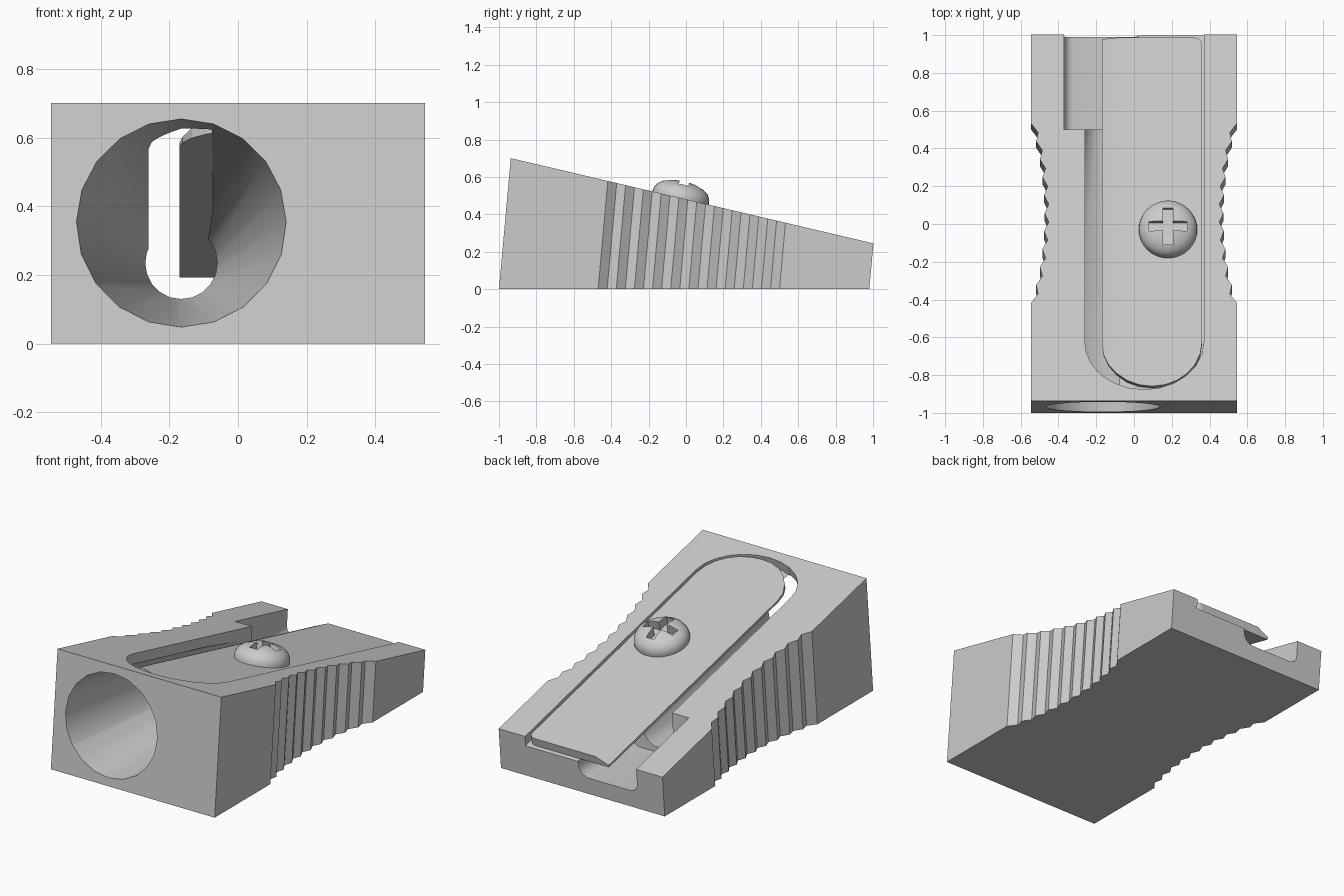
import bpy, bmesh
from math import sin, cos, pi, atan, acos, radians
from mathutils import Matrix, Vector

if "Cube" in bpy.data.objects:
    bpy.data.objects.remove(bpy.data.objects["Cube"])

SLOPE, LEAN = 0.235, 0.09          # fall of the top face, lean of the walls
TOP0 = 0.7 - SLOPE * 0.935         # height of the top face at y = 0
TILT = Matrix.Translation((0, 0, TOP0)) @ Matrix.Rotation(-atan(SLOPE), 4, 'X')


def loft(name, rings, matrix=Matrix(), cut=None):
    """Closed solid through rings of equal length; cut = (point, normal) trims it."""
    bm = bmesh.new()
    loops = [[bm.verts.new(matrix @ Vector(p)) for p in r] for r in rings]
    n = len(rings[0])
    for a, b in zip(loops, loops[1:]):
        for i in range(n):
            j = (i + 1) % n
            bm.faces.new((a[i], a[j], b[j], b[i]))
    bm.faces.new(loops[0][::-1])
    bm.faces.new(loops[-1])
    if cut:
        res = bmesh.ops.bisect_plane(bm, geom=bm.verts[:] + bm.edges[:] + bm.faces[:],
                                     plane_co=matrix @ Vector(cut[0]),
                                     plane_no=matrix.to_3x3() @ Vector(cut[1]),
                                     clear_outer=True)
        edges = [e for e in res['geom_cut'] if isinstance(e, bmesh.types.BMEdge)]
        bmesh.ops.edgeloop_fill(bm, edges=edges)
    bmesh.ops.recalc_face_normals(bm, faces=bm.faces)
    me = bpy.data.meshes.new(name)
    bm.to_mesh(me)
    bm.free()
    ob = bpy.data.objects.new(name, me)
    bpy.context.collection.objects.link(ob)
    return ob


def slab(name, outline, w0, w1, cut=None):
    """Outline in the plane of the sloping top, extruded square to it."""
    return loft(name, [[(x, v, w) for x, v in outline] for w in (w0, w1)], TILT, cut)


def arc(cx, cy, rx, ry, a0, a1, n):
    return [(cx + rx * cos(a0 + (a1 - a0) * i / n),
             cy + ry * sin(a0 + (a1 - a0) * i / n)) for i in range(n + 1)]


def select(ob):
    bpy.ops.object.select_all(action='DESELECT')
    ob.select_set(True)
    bpy.context.view_layer.objects.active = ob


def subtract(ob, cutter):
    cutter.hide_render = True
    m = ob.modifiers.new('cut', 'BOOLEAN')
    m.operation, m.solver, m.object = 'DIFFERENCE', 'EXACT', cutter
    select(ob)
    bpy.ops.object.modifier_apply(modifier=m.name)
    bpy.data.objects.remove(cutter)


def smooth(ob, angle):
    select(ob)
    bpy.ops.object.shade_smooth_by_angle(angle=radians(angle))


# Body: waisted plan with ridged finger grips, leaning walls, sloping top
TEETH = 10
side = [(0.545, -1.0), (0.545, -0.47)]
for i in range(1, 2 * TEETH):
    t = i / TEETH - 1
    base = 0.462 + 0.07 * t * t
    side.append((base + (-0.011 if i % 2 else 0.011), 0.015 + 0.485 * t))
side += [(0.545, 0.5), (0.545, 0.98)]
plan = side + [(-x, y) for x, y in reversed(side)]
top = []
for x, y in plan:
    z = (TOP0 - SLOPE * y) / (1 + SLOPE * LEAN)
    top.append((x, y + LEAN * z, z))
body = loft('body', [[(x, y, 0) for x, y in plan], top])

# Shallow blade seat with a rounded front end
subtract(body, slab('seat_cutter', arc(0.055, -0.64, 0.315, 0.26, pi, 2 * pi, 12)
                    + [(0.37, 1.3), (-0.26, 1.3)], -0.058, 0.3))
# Deep shaving slot along the cutting edge
subtract(body, slab('slot_cutter',
                    arc(0.055, -0.64, 0.315, 0.26, pi, pi + acos(0.145 / 0.315), 5)
                    + [(-0.09, 0.56), (-0.26, 0.56)], -0.15, 0.31))
# Tapered pencil hole
hole = []
for y in (-1.2, 0.55):
    t = (y + 0.967) / 1.467
    r, zc = 0.305 - 0.2 * t, 0.355 - 0.12 * t
    hole.append([(x, y, z) for x, z in arc(-0.165, zc, r, r, 0, 1.9 * pi, 19)])
subtract(body, loft('hole_cutter', hole))
# Open channel at the back
channel = (arc(-0.32, 0.15, 0.05, 0.05, pi, 1.5 * pi, 5)
           + arc(-0.05, 0.17, 0.07, 0.07, 1.5 * pi, 2 * pi, 5)
           + [(0.02, 0.6), (-0.37, 0.6)])
subtract(body, loft('channel_cutter', [[(x, y, z) for x, z in channel] for y in (0.5, 1.3)]))
smooth(body, 25)

# Blade: round front, ground-down cutting edge on the left
outline = (arc(0.095, -0.64, 0.265, 0.24, pi, 2 * pi, 12)
           + arc(0.32, 0.975, 0.04, 0.04, 0, pi / 2, 4) + [(-0.17, 1.015)])
slab('blade', outline, -0.057, -0.008, cut=((-0.09, 0, -0.008), (-0.035, 0, 0.08)))

# Domed screw with a cross recess
screw_pos = TILT @ Matrix.Translation((0.18, -0.03, 0))
dome = [(0.15, -0.03), (0.155, 0.0), (0.152, 0.025), (0.138, 0.05),
        (0.11, 0.07), (0.07, 0.085), (0.025, 0.092)]
screw = loft('screw', [[(x, y, w) for x, y in arc(0, 0, r, r, 0, 2 * pi * 31 / 32, 31)]
                       for r, w in dome], screw_pos)
a, b = 0.1, 0.026
corner = [(a, -b), (a, b), (b, b)]
cross = []
for k in range(4):
    c, s = round(cos(k * pi / 2)), round(sin(k * pi / 2))
    cross += [(c * x - s * y, s * x + c * y) for x, y in corner]
subtract(screw, loft('cross_cutter', [[(x, y, w) for x, y in cross] for w in (0.035, 0.2)],
                     screw_pos))
smooth(screw, 35)
